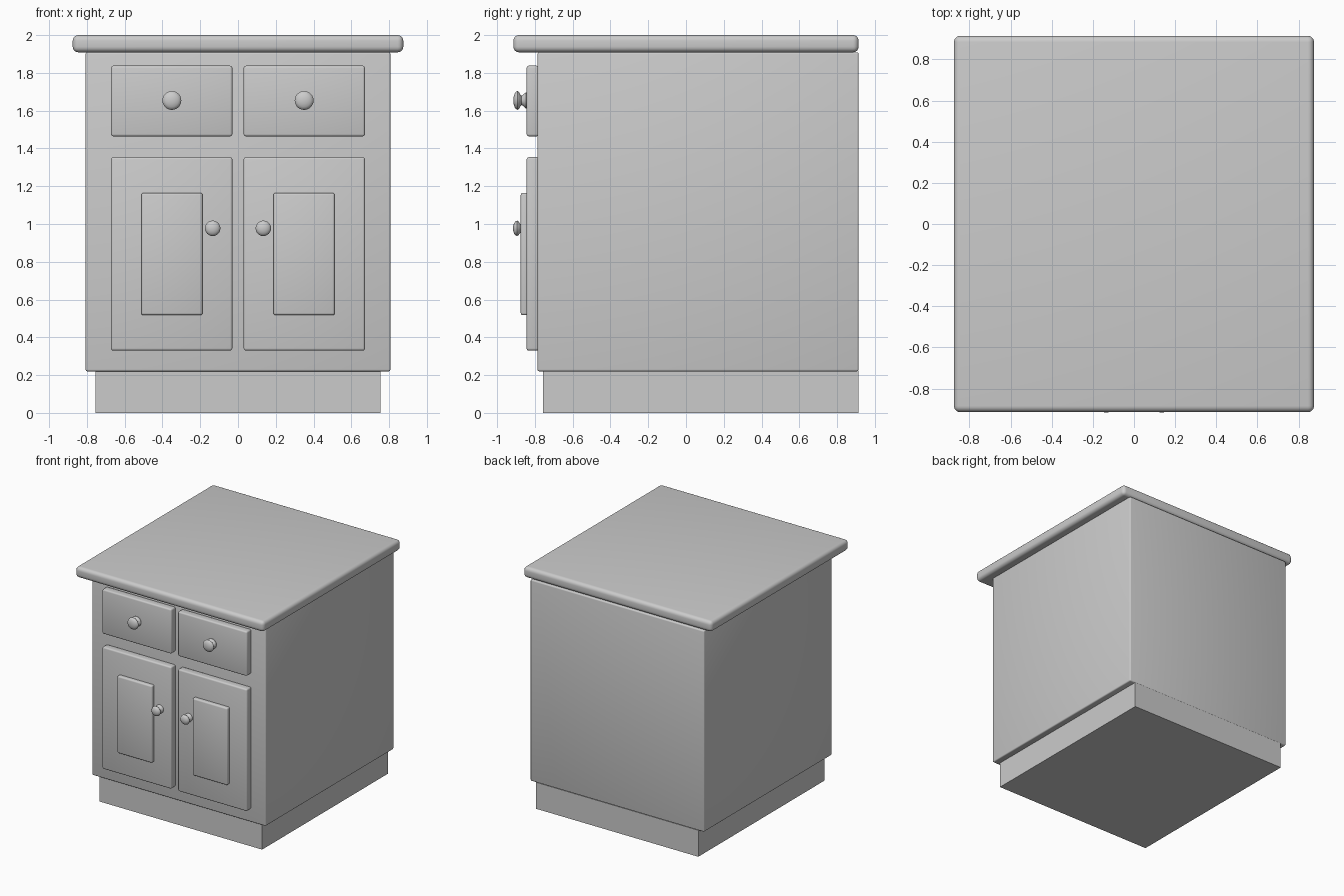
import bpy, bmesh, math
from mathutils import Matrix

if "Cube" in bpy.data.objects:
    bpy.data.objects.remove(bpy.data.objects["Cube"])


def finish(bm, name):
    bmesh.ops.recalc_face_normals(bm, faces=bm.faces)
    mesh = bpy.data.meshes.new(name)
    bm.to_mesh(mesh)
    bm.free()
    obj = bpy.data.objects.new(name, mesh)
    bpy.context.collection.objects.link(obj)
    bpy.ops.object.select_all(action='DESELECT')
    obj.select_set(True)
    bpy.context.view_layer.objects.active = obj
    bpy.ops.object.shade_smooth_by_angle(angle=math.radians(35))
    return obj


def box(name, x, y, z, bevel=0.0, segments=3):
    """Box from (min, max) ranges with rounded edges."""
    bm = bmesh.new()
    bmesh.ops.create_cube(bm, size=1)
    for v in bm.verts:
        for i, (lo, hi) in enumerate((x, y, z)):
            v.co[i] = hi if v.co[i] > 0 else lo
    if bevel:
        bmesh.ops.bevel(bm, geom=bm.edges[:], offset=bevel, segments=segments,
                        profile=0.5, affect='EDGES')
    return finish(bm, name)


# Knob profile: (radius, distance out from the front)
KNOB = [(0, 0.070), (0.018, 0.0685), (0.034, 0.064), (0.045, 0.057), (0.050, 0.048),
        (0.044, 0.040), (0.032, 0.034), (0.025, 0.028), (0.027, 0.021),
        (0.036, 0.012), (0.042, 0.004), (0.042, -0.004), (0, -0.004)]


def knob(name, x, y, z, scale):
    bm = bmesh.new()
    verts = [bm.verts.new((r * scale, -d, 0)) for r, d in KNOB]
    edges = [bm.edges.new(pair) for pair in zip(verts, verts[1:])]
    bmesh.ops.spin(bm, geom=verts + edges, cent=(0, 0, 0), axis=(0, 1, 0),
                   angle=2 * math.pi, steps=24, use_merge=True)
    bmesh.ops.remove_doubles(bm, verts=bm.verts, dist=1e-5)
    bmesh.ops.transform(bm, matrix=Matrix.Translation((x, y, z)), verts=bm.verts)
    return finish(bm, name)


# Plinth, carcass and worktop
box("plinth", (-0.754, 0.754), (-0.757, 0.914), (0, 0.222))
box("cabinet_body", (-0.807, 0.807), (-0.786, 0.914), (0.22, 1.909), 0.01)
box("worktop", (-0.875, 0.875), (-0.914, 0.914), (1.909, 2.0), 0.03, 5)

# Drawer and door fronts on both sides
FRONT = -0.844
for side, label in ((-1, "left"), (1, "right")):
    def span(a, b):
        return tuple(sorted((side * a, side * b)))

    box(f"{label}_drawer", span(0.030, 0.672), (FRONT, -0.78), (1.464, 1.838), 0.012)
    box(f"{label}_door", span(0.030, 0.672), (FRONT, -0.78), (0.330, 1.354), 0.012)
    box(f"{label}_door_panel", span(0.188, 0.512), (-0.875, -0.83), (0.517, 1.165), 0.012)
    knob(f"{label}_drawer_knob", side * 0.35, FRONT, 1.654, 1.0)
    knob(f"{label}_door_knob", side * 0.134, FRONT - 0.002, 0.977, 0.82)
